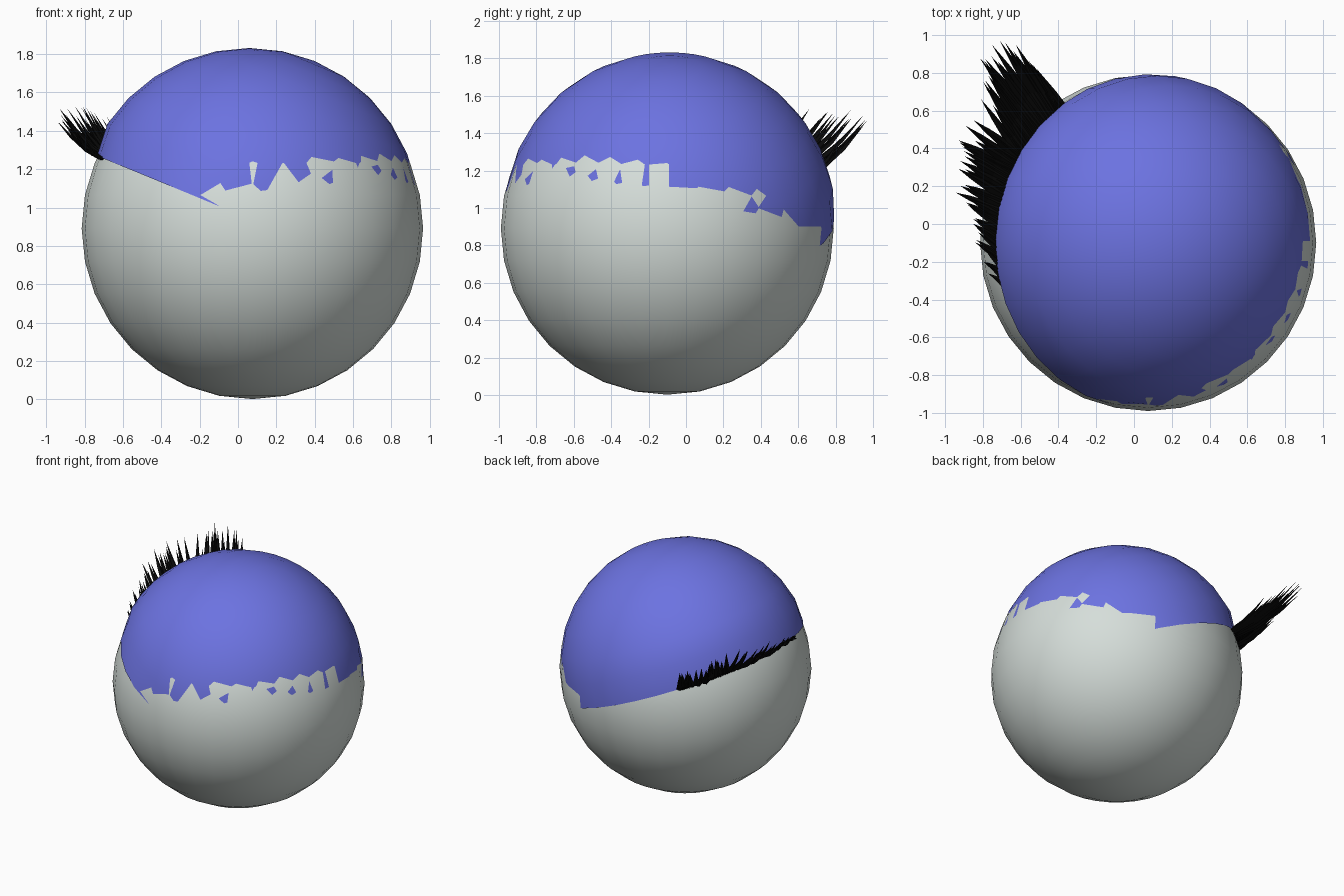
import bpy, bmesh, math, random
from mathutils import Vector, Matrix

if "Cube" in bpy.data.objects:
    bpy.data.objects.remove(bpy.data.objects["Cube"])

random.seed(4)
R = 0.89
EYE = Vector((0.075, -0.10, 0.892))
LID = EYE + Vector((-0.016, 0.0125, 0.05))
TILT = Matrix.Rotation(math.radians(22.5), 3, 'Y')


def material(name, rgb):
    m = bpy.data.materials.new(name)
    m.diffuse_color = (*rgb, 1)
    m.use_nodes = True
    m.node_tree.nodes["Principled BSDF"].inputs["Base Color"].default_value = m.diffuse_color
    return m


def make_object(name, bm, mat, smooth=True):
    me = bpy.data.meshes.new(name)
    bm.to_mesh(me)
    bm.free()
    for p in me.polygons:
        p.use_smooth = smooth
    me.materials.append(mat)
    ob = bpy.data.objects.new(name, me)
    bpy.context.collection.objects.link(ob)
    return ob


def tuck(p):
    """Pull a rim point in until it rests on the eyeball."""
    d = p - EYE
    return EYE + d.normalized() * (R + 0.004) if d.length > R + 0.004 else p


white = material("eye_white", (0.67, 0.73, 0.70))
blue = material("lid_blue", (0.15, 0.17, 0.75))
black = material("lash_black", (0.003, 0.003, 0.003))

# Eyeball
bm = bmesh.new()
bmesh.ops.create_uvsphere(bm, u_segments=32, v_segments=16, radius=R)
bmesh.ops.translate(bm, verts=bm.verts, vec=EYE)
make_object("eyeball", bm, white)

# Eyelid: tilted half sphere, shifted up, its rim closed onto the eyeball
bm = bmesh.new()
bmesh.ops.create_uvsphere(bm, u_segments=32, v_segments=16, radius=R)
bmesh.ops.delete(bm, geom=[v for v in bm.verts if v.co.z < -0.001], context='VERTS')
for v in bm.verts:
    on_rim = v.co.z < 0.001
    p = TILT @ v.co + LID
    v.co = tuck(p) if on_rim else p
make_object("eyelid", bm, blue)


# Eyelashes: curved spikes rooted along the lid rim
def rim_point(angle):
    a = math.radians(angle)
    return tuck(TILT @ Vector((math.cos(a), math.sin(a), 0)) * R + LID)


def add_lash(bm, angle, tip, width):
    root = rim_point(angle)
    along = (rim_point(angle + 1) - rim_point(angle - 1)).normalized()
    out = (root - EYE).normalized()
    root = root - out * 0.015
    d = tip - root
    up = d.cross(along).normalized()
    sag = Vector((0, 0, -0.13 * d.length))
    rings = []
    for t, w in ((0, 1.0), (0.35, 0.85), (0.7, 0.5)):
        c = root + d * t + sag * (4 * t * (1 - t)) * 0.6
        s, h = along * width * w, up * width * w * 0.6
        rings.append([bm.verts.new(c + o) for o in (s, h, -s, -h)])
    end = bm.verts.new(tip)
    for a, b in zip(rings, rings[1:]):
        for i in range(4):
            j = (i + 1) % 4
            bm.faces.new((a[i], a[j], b[j], b[i]))
    for i in range(4):
        bm.faces.new((rings[-1][i], rings[-1][(i + 1) % 4], end))
    bm.faces.new(rings[0][::-1])


def lash_cluster(name, keys, count):
    """keys: (rim angle, tip x, y, z), interpolated along the rim."""
    bm = bmesh.new()
    for n in range(count):
        f = n / (count - 1) * (len(keys) - 1)
        i = min(int(f), len(keys) - 2)
        k = [a + (b - a) * (f - i) for a, b in zip(keys[i], keys[i + 1])]
        root = rim_point(k[0])
        length = 1.0 if n in (0, count - 1) else random.uniform(0.72, 1.0)
        tip = root + (Vector(k[1:]) - root) * length
        if 0 < n < count - 1:
            tip += Vector([random.uniform(-1, 1) for _ in range(3)]) * 0.025 * length
        add_lash(bm, k[0], tip, 0.012 + 0.045 * min((tip - root).length, 0.4))
    bmesh.ops.recalc_face_normals(bm, faces=bm.faces)
    make_object(name, bm, black, smooth=False)


lash_cluster("short_lashes", [
    (196, -0.76, -0.27, 1.30),
    (187, -0.82, -0.11, 1.36),
    (176, -0.89, 0.07, 1.43),
    (164, -0.96, 0.28, 1.50),
    (155, -0.97, 0.46, 1.55),
    (148, -0.85, 0.55, 1.53)], 34)
lash_cluster("long_lashes", [
    (148, -0.81, 0.66, 1.53),
    (141, -0.80, 0.80, 1.51),
    (135, -0.80, 0.91, 1.50),
    (128, -0.67, 1.00, 1.49),
    (124, -0.52, 0.82, 1.36)], 24)
